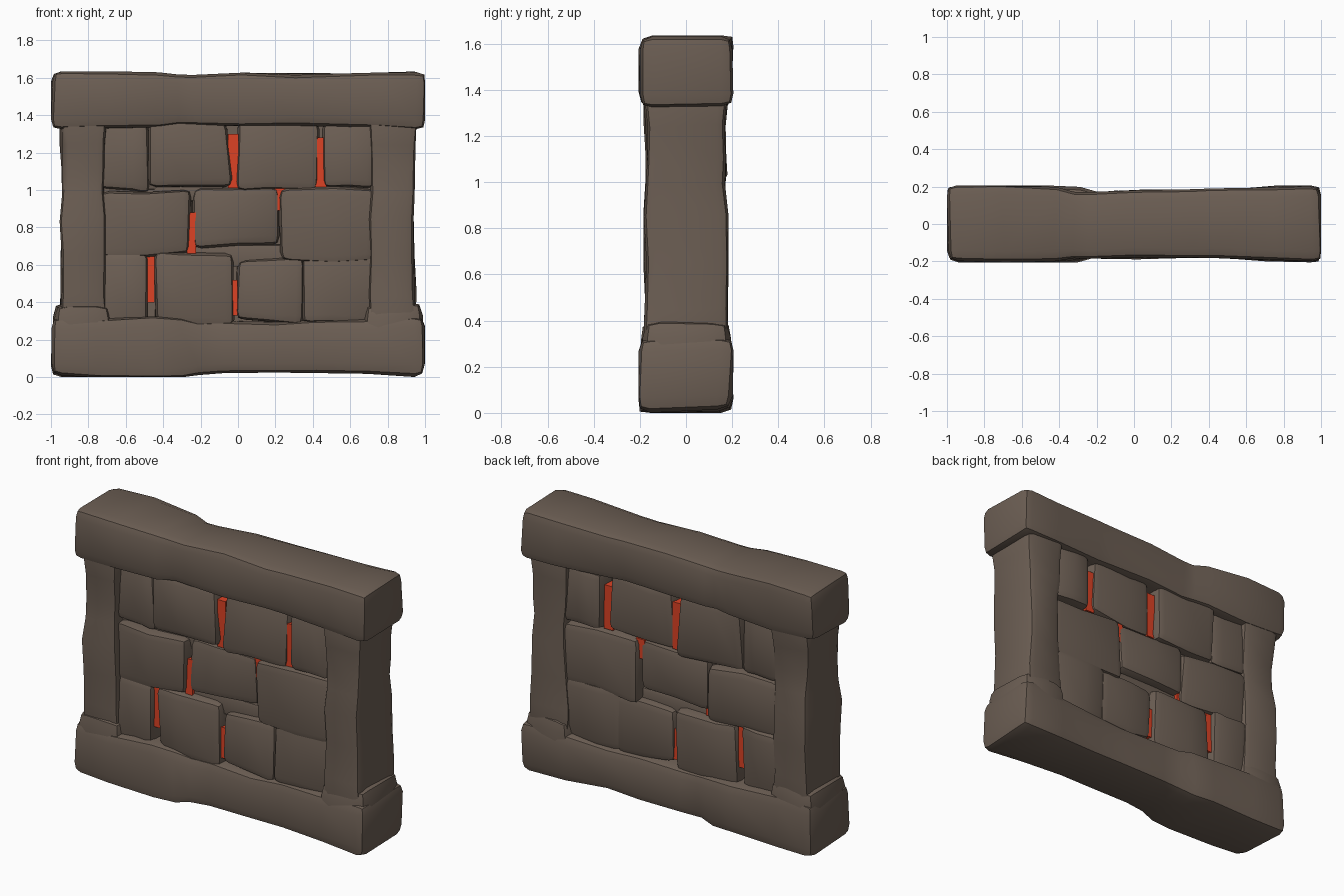
import bpy, bmesh, random
from mathutils import Vector, noise

if "Cube" in bpy.data.objects:
    bpy.data.objects.remove(bpy.data.objects["Cube"])

random.seed(7)


def material(name, rgb):
    m = bpy.data.materials.new(name)
    m.diffuse_color = (*rgb, 1)
    m.use_nodes = True
    m.node_tree.nodes["Principled BSDF"].inputs["Base Color"].default_value = m.diffuse_color
    return m


STONE = material("brown stone", (0.150, 0.113, 0.088))
LAVA = material("glowing red", (0.72, 0.055, 0.018))


def rough_block(name, lo, hi, bevel, cuts=(), axis=0, rough=0.02, mat=STONE, sharp=0.8, clamp=True):
    """Chamfered box between two corners. cuts = (position, pinch) rings along the axis."""
    lo, hi = Vector(lo), Vector(hi)
    mid, size = (lo + hi) / 2, hi - lo
    bm = bmesh.new()
    bmesh.ops.create_cube(bm, size=1)
    for v in bm.verts:
        v.co = Vector(v.co[i] * size[i] + mid[i] for i in range(3))
    if bevel:
        bmesh.ops.bevel(bm, geom=bm.edges[:], offset=bevel, segments=2,
                        profile=0.55, affect='EDGES')
    normal = Vector((0, 0, 0))
    normal[axis] = 1
    for pos, pinch in cuts:
        p = mid.copy()
        p[axis] = pos
        bmesh.ops.bisect_plane(bm, geom=bm.verts[:] + bm.edges[:] + bm.faces[:],
                               plane_co=p, plane_no=normal)
        for v in bm.verts:
            if abs(v.co[axis] - pos) < 1e-4:
                for i in range(3):
                    if i != axis:
                        v.co[i] = mid[i] + (v.co[i] - mid[i]) * pinch
    # chipped, uneven surface
    off = Vector((random.uniform(0, 50), random.uniform(0, 50), random.uniform(0, 50)))
    for v in bm.verts:
        v.co += noise.noise_vector(v.co * 3.5 + off) * rough
        if clamp:
            for i in range(3):
                v.co[i] = min(max(v.co[i], lo[i]), hi[i])
    bmesh.ops.recalc_face_normals(bm, faces=bm.faces[:])
    me = bpy.data.meshes.new(name)
    bm.to_mesh(me)
    bm.free()
    ob = bpy.data.objects.new(name, me)
    bpy.context.collection.objects.link(ob)
    me.materials.append(mat)
    if bevel:
        bpy.ops.object.select_all(action='DESELECT')
        ob.select_set(True)
        bpy.context.view_layer.objects.active = ob
        bpy.ops.object.shade_smooth_by_angle(angle=sharp)
    return ob


# Frame beams
rough_block("top_beam", (-1, -0.205, 1.325), (1, 0.205, 1.635), 0.055,
            [(-0.7, 1), (-0.42, 0.96), (-0.32, 0.9), (-0.24, 0.99), (0.02, 1),
             (0.3, 0.95), (0.42, 0.98), (0.75, 1)])
rough_block("bottom_beam", (-1, -0.205, 0), (1, 0.205, 0.325), 0.06,
            [(-0.75, 1), (-0.45, 1), (-0.3, 0.96), (-0.21, 0.88), (-0.08, 0.97),
             (0.2, 0.94), (0.42, 0.97), (0.7, 1)])
for s, side in ((-1, "left"), (1, "right")):
    a, b = sorted((s * 0.695, s * 0.955))
    rough_block(side + "_post", (a, -0.185, 0.2), (b, 0.185, 1.42), 0.04,
                [(0.45, 0.96), (0.65, 1), (0.85, 0.98), (0.98, 0.93), (1.1, 1), (1.25, 0.97)],
                axis=2, rough=0.025)
    # widened foot blocks at the lower corners
    a, b = sorted((s * 0.67, s * 0.99))
    rough_block(side + "_foot", (a, -0.195, 0.03), (b, 0.195, 0.40), 0.08, rough=0.02)

# Solid core behind the stones
rough_block("core", (-0.75, -0.06, 0.2), (0.75, 0.06, 1.4), 0, rough=0)

# Infill stones: x0, x1, z0, z1
stones = [
    (-0.74, -0.475, 0.995, 1.37), (-0.485, -0.045, 1.00, 1.37),
    (-0.005, 0.42, 1.00, 1.37), (0.465, 0.74, 0.995, 1.37),
    (-0.74, -0.25, 0.64, 1.00), (-0.245, 0.215, 0.70, 1.01),
    (0.225, 0.74, 0.62, 1.01),
    (-0.74, -0.48, 0.27, 0.67), (-0.455, -0.03, 0.27, 0.66),
    (-0.01, 0.36, 0.29, 0.63), (0.34, 0.74, 0.29, 0.66),
]
for k, (x0, x1, z0, z1) in enumerate(stones):
    d = random.uniform(0.145, 0.165)
    m = (x0 + x1) / 2
    rough_block(f"infill_stone_{k + 1}", (x0, -d, z0), (x1, d, z1), 0.045,
                [(m + random.uniform(-0.06, 0.06), random.uniform(0.97, 1.02))],
                rough=0.03, sharp=0.7, clamp=False)

# Filler rubble behind the joints, keeping the seams brown
for z in (0.65, 1.0):
    rough_block("joint_filler", (-0.72, -0.105, z - 0.06), (0.72, 0.105, z + 0.06), 0.02, rough=0.01)
for x, z0, z1 in ((-0.48, 1.0, 1.35), (0.35, 0.3, 0.65)):
    rough_block("joint_filler", (x - 0.05, -0.11, z0), (x + 0.05, 0.11, z1), 0.02, rough=0.01)

# Glowing seams showing in the gaps on both faces: x, z0, z1, half width
seams = [(-0.025, 1.01, 1.30, 0.028), (0.442, 1.01, 1.28, 0.03),
         (0.225, 0.89, 1.01, 0.03), (-0.248, 0.66, 0.88, 0.024),
         (-0.468, 0.40, 0.65, 0.022), (-0.02, 0.33, 0.52, 0.018),
         (0.665, 0.69, 0.75, 0.012)]
for x, z0, z1, w in seams:
    rough_block("glowing_seam", (x - w, -0.125, z0), (x + w, 0.125, z1), 0, rough=0, mat=LAVA)
